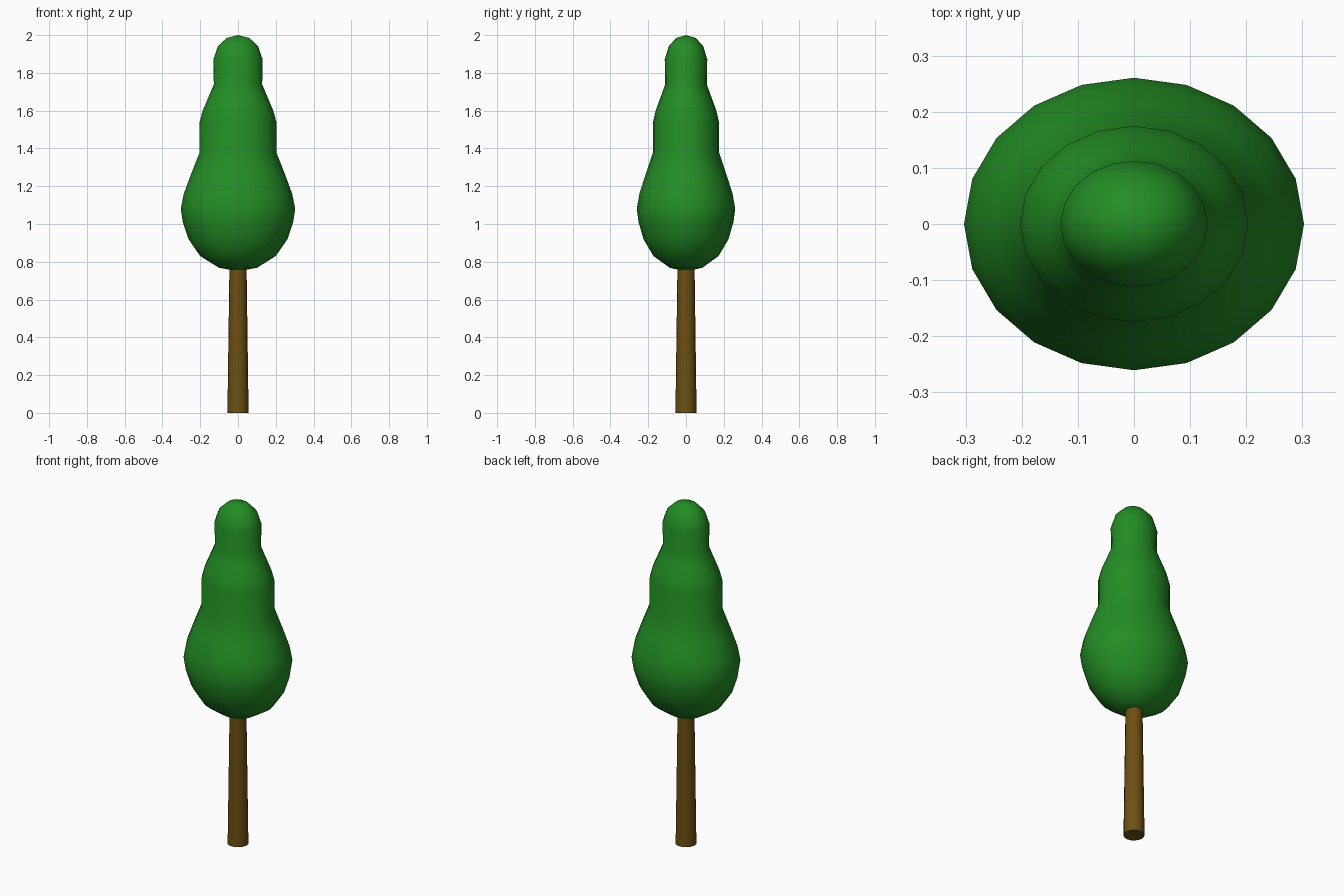
import bpy, bmesh, math

if "Cube" in bpy.data.objects:
    bpy.data.objects.remove(bpy.data.objects["Cube"])

def material(name, color):
    m = bpy.data.materials.new(name)
    m.diffuse_color = (*color, 1)
    m.use_nodes = True
    m.node_tree.nodes["Principled BSDF"].inputs["Base Color"].default_value = m.diffuse_color
    return m

def lathe(name, profile, sides, mat, y_scale=1.0, angle=180):
    """Spin a (radius, z) profile around z; radius 0 makes a pole."""
    bm = bmesh.new()
    rings = []
    for r, z in profile:
        if r == 0:
            rings.append([bm.verts.new((0, 0, z))] * sides)
        else:
            rings.append([bm.verts.new((r * math.cos(2 * math.pi * i / sides),
                                        r * y_scale * math.sin(2 * math.pi * i / sides), z))
                          for i in range(sides)])
    for a, b in zip(rings, rings[1:]):
        for i in range(sides):
            j = (i + 1) % sides
            bm.faces.new(list(dict.fromkeys((a[i], a[j], b[j], b[i]))))
    # close open ends
    if profile[0][0]:
        bm.faces.new(rings[0][::-1])
    if profile[-1][0]:
        bm.faces.new(rings[-1])
    bmesh.ops.recalc_face_normals(bm, faces=bm.faces)
    mesh = bpy.data.meshes.new(name)
    bm.to_mesh(mesh)
    bm.free()
    mesh.materials.append(mat)
    ob = bpy.data.objects.new(name, mesh)
    bpy.context.collection.objects.link(ob)
    bpy.ops.object.select_all(action='DESELECT')
    ob.select_set(True)
    bpy.context.view_layer.objects.active = ob
    bpy.ops.object.shade_smooth_by_angle(angle=math.radians(angle))
    return ob

green = material("leaf green", (0.017, 0.27, 0.018))
brown = material("bark brown", (0.155, 0.08, 0.006))

# Three-tiered rounded crown, slightly flattened front to back
crown = [(0, 0.75), (0.10, 0.768), (0.20, 0.83), (0.262, 0.92), (0.292, 1.01),
         (0.303, 1.08), (0.287, 1.16), (0.25, 1.26), (0.203, 1.38), (0.203, 1.54),
         (0.187, 1.60), (0.153, 1.68), (0.128, 1.74), (0.131, 1.87),
         (0.107, 1.94), (0.06, 1.985), (0, 2.0)]
lathe("crown", crown, 20, green, y_scale=0.86)

# Tapered trunk running up into the crown
lathe("trunk", [(0.056, 0), (0.045, 0.80)], 16, brown, angle=40)
